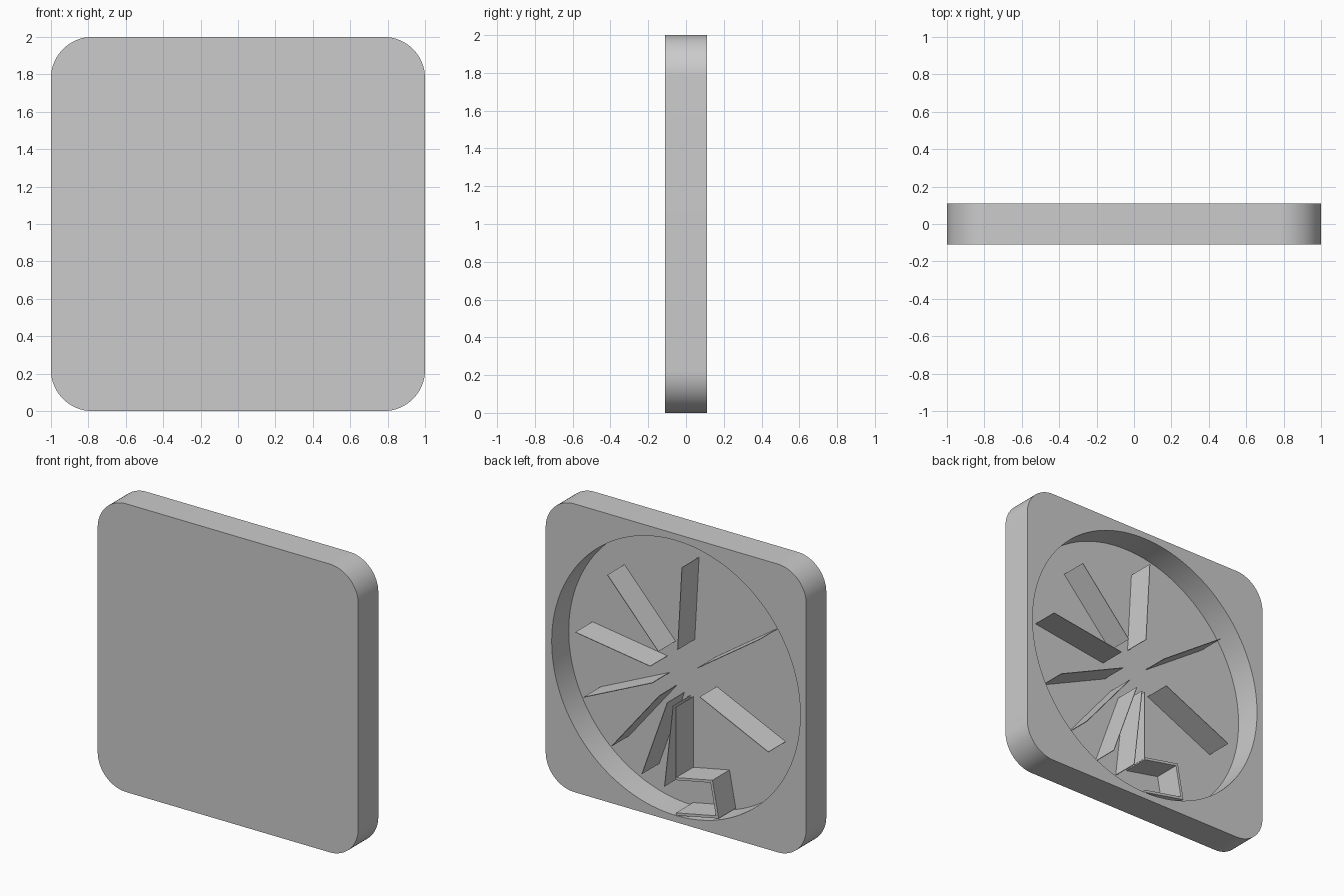
import bpy
import bmesh
from math import cos, sin, radians, pi
from mathutils import Matrix, Vector

if "Cube" in bpy.data.objects:
    bpy.data.objects.remove(bpy.data.objects["Cube"], do_unlink=True)

HALF_DEPTH = 0.11
FLOOR_Y = -0.077          # bottom of the round recess
CORNER = 0.22
RECESS_R = 0.954

grey = bpy.data.materials.new("plain_grey")
grey.use_nodes = True
grey.diffuse_color = (0.6, 0.6, 0.6, 1)
grey.node_tree.nodes["Principled BSDF"].inputs["Base Color"].default_value = (0.6, 0.6, 0.6, 1)


def finish(name, bm):
    bmesh.ops.recalc_face_normals(bm, faces=bm.faces)
    mesh = bpy.data.meshes.new(name)
    bm.to_mesh(mesh)
    bm.free()
    mesh.materials.append(grey)
    obj = bpy.data.objects.new(name, mesh)
    bpy.context.collection.objects.link(obj)
    return obj


def prism(name, outline, y0, y1):
    """Extrude an (x, z) outline, measured from the disc centre, along y."""
    bm = bmesh.new()
    face = bm.faces.new([bm.verts.new((x, y0, z + 1)) for x, z in outline])
    out = bmesh.ops.extrude_face_region(bm, geom=[face])
    moved = [v for v in out["geom"] if isinstance(v, bmesh.types.BMVert)]
    bmesh.ops.translate(bm, verts=moved, vec=(0, y1 - y0, 0))
    return finish(name, bm)


def arc(cx, cz, r, start, end, steps):
    return [(cx + r * cos(start + (end - start) * i / steps),
             cz + r * sin(start + (end - start) * i / steps)) for i in range(steps + 1)]


# Rounded square body
outline = []
c = 1 - CORNER
for i, (sx, sz) in enumerate([(1, 1), (-1, 1), (-1, -1), (1, -1)]):
    outline += arc(sx * c, sz * c, CORNER, i * pi / 2, (i + 1) * pi / 2, 16)
body = prism("body", outline, -HALF_DEPTH, HALF_DEPTH)

# Round recess cut into the back
cutter = prism("recess_cutter", arc(0, 0, RECESS_R, 0, 2 * pi, 128)[:-1], FLOOR_Y, 0.3)
cutter.hide_render = True
cut = body.modifiers.new("recess", "BOOLEAN")
cut.operation = "DIFFERENCE"
cut.solver = "EXACT"
cut.object = cutter
bpy.ops.object.select_all(action="DESELECT")
bpy.context.view_layer.objects.active = body
body.select_set(True)
bpy.ops.object.modifier_apply(modifier=cut.name)
bpy.data.objects.remove(cutter, do_unlink=True)
bpy.ops.object.shade_smooth_by_angle(angle=radians(30))

# Thin radial fins, with the gap between them shrinking evenly around the disc
angle = 270.0
for k in range(10, 0, -1):
    r0, r1, t = 0.2, 0.78, 0.002
    if k == 10:
        r1 = 0.7          # lowest fin stops at the bracket
    d = Vector((cos(radians(angle)), sin(radians(angle))))
    n = Vector((-d.y, d.x)) * t
    prism(f"fin_{11 - k}", [d * r0 - n, d * r1 - n, d * r1 + n, d * r0 + n],
          FLOOR_Y - 0.005, HALF_DEPTH)
    angle -= 360 * k / 55

# Open-sided bracket at the bottom of the recess
prism("bracket", [(0, -0.69), (-0.28, -0.634), (-0.328, -0.887), (0, -0.953),
                  (0, -0.935), (-0.306, -0.873), (-0.265, -0.655), (0, -0.708)],
      FLOOR_Y - 0.005, HALF_DEPTH)
